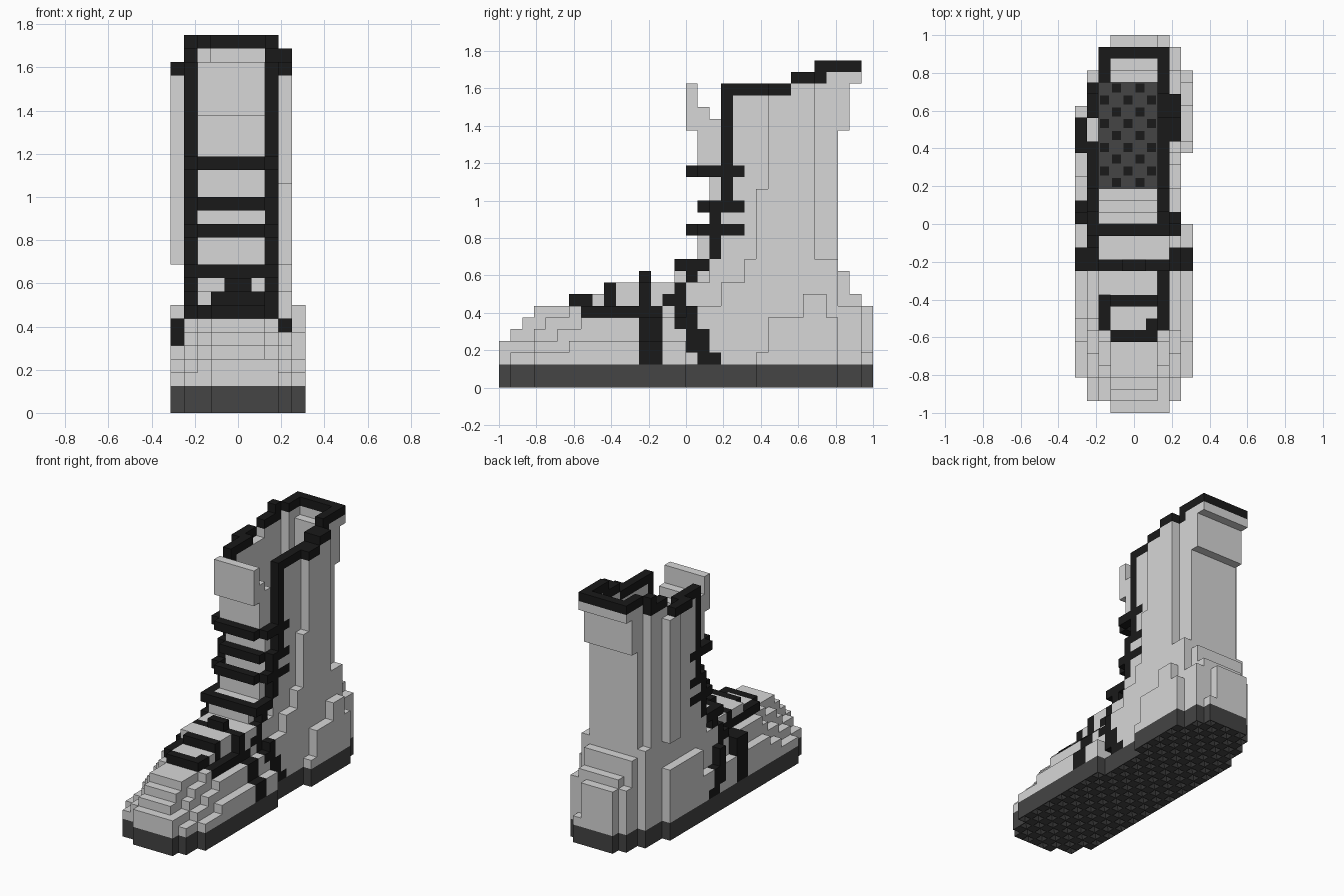
import bpy
import bmesh
from mathutils import Vector

UNIT = 0.0625

cube = bpy.data.objects.get("Cube")
if cube:
    bpy.data.objects.remove(cube, do_unlink=True)


def make_material(name, value):
    mat = bpy.data.materials.new(name)
    mat.use_nodes = True
    colour = (value, value, value, 1)
    mat.diffuse_color = colour
    mat.node_tree.nodes["Principled BSDF"].inputs["Base Color"].default_value = colour
    return mat


leather = make_material("light grey leather", 0.68)
rubber = make_material("dark grey rubber", 0.058)
trim = make_material("black trim", 0.01)

# Block grid: each cell remembers the part that owns it; later parts replace earlier ones
cells = {}


def fill(part, x, y, z):
    for i in range(*x):
        for j in range(*y):
            for k in range(*z):
                if part:
                    cells[i, j, k] = part
                else:
                    cells.pop((i, j, k), None)


def both(part, x, y, z):
    """Fill a block and its twin across the shaft centre line."""
    fill(part, x, y, z)
    fill(part, (-1 - x[1], -1 - x[0]), y, z)


# Sole outline
for x, y in (((-4, 4), (-15, 13)), ((-3, 4), (13, 15)), ((-2, 3), (15, 16)),
             ((-2, 3), (-16, -15)), ((4, 5), (-13, 0)), ((4, 5), (6, 13)),
             ((-5, -4), (-13, 10))):
    fill("sole", x, y, (0, 2))

# Forefoot: stepped layers, each as half width and front edge
layers = {2: ((5, -13), (4, -15), (2, -16)),
          3: ((5, -10), (4, -13), (3, -15), (2, -16)),
          4: ((4, -11), (3, -13), (2, -15)),
          5: ((4, -9), (3, -12), (2, -14)),
          6: ((3, -10), (2, -13))}
for z, steps in layers.items():
    for half, front in steps:
        fill("forefoot", (-half, half), (front, 0), (z, z + 1))
fill("forefoot", (2, 3), (-16, -15), (2, 4))
fill("forefoot", (-5, -4), (-8, 0), (4, 5))
fill("forefoot", (-4, -3), (-8, 0), (6, 7))

# Instep ridge under the lower laces
fill("instep", (-2, 2), (-9, 0), (7, 8))
fill("instep", (-3, 2), (-6, 0), (8, 9))
fill("instep", (-3, 3), (-3, 1), (6, 9))
fill("instep", (-3, 2), (-1, 2), (9, 10))

# Ankle and shaft body
fill("shaft", (-4, 3), (0, 13), (2, 9))
fill("shaft", (-4, 3), (2, 12), (9, 16))
fill("shaft", (-4, 3), (3, 12), (16, 25))
fill("shaft", (-3, 3), (12, 13), (9, 25))
both("shaft", (2, 3), (9, 12), (25, 26))
fill("shaft", (-4, 3), (11, 12), (25, 27))
fill("shaft", (-3, 3), (12, 14), (22, 27))
fill("shaft", (-3, 3), (14, 15), (26, 27))

# Stepped ankle padding on the sides
for y, z in (((1, 13), (2, 7)), ((3, 13), (7, 9)), ((5, 13), (9, 11)),
             ((6, 11), (11, 17)), ((7, 11), (17, 25))):
    fill("ankle_pad", (3, 4), y, z)
fill("ankle_pad", (3, 4), (9, 11), (25, 26))
fill("ankle_pad", (-5, -4), (0, 10), (2, 5))
fill("ankle_pad", (-5, -4), (4, 10), (5, 8))
fill("ankle_pad", (-5, -4), (8, 10), (11, 25))

# Heel counter
fill("heel", (-4, 4), (12, 13), (2, 11))
fill("heel", (-3, 3), (13, 14), (2, 10))
fill("heel", (-3, 4), (13, 15), (2, 7))
fill("heel", (-2, 3), (14, 15), (7, 8))
fill("heel", (-2, 2), (15, 16), (2, 7))
fill("heel", (2, 3), (15, 16), (2, 3))
fill("heel", (4, 5), (6, 13), (2, 3))
fill("heel", (4, 5), (7, 13), (3, 6))
fill("heel", (4, 5), (10, 12), (6, 8))

# Hollow inside, with the wider recess behind the collar
fill(None, (-3, 2), (3, 12), (2, 30))
fill(None, (-2, 2), (12, 13), (22, 30))
fill(None, (-2, 2), (13, 14), (26, 30))

# Tongue
for y, z in (((0, 3), (7, 11)), ((1, 3), (11, 13)), ((2, 3), (13, 19)),
             ((1, 3), (19, 22)), ((0, 1), (22, 26)), ((1, 2), (22, 24)),
             ((2, 3), (22, 23))):
    fill("tongue", (-3, 2), y, z)

# Collar rim climbing to the back
both("rim", (2, 3), (3, 7), (25, 26))
fill("rim", (2, 4), (7, 9), (25, 26))
fill("rim", (-5, -4), (6, 9), (25, 26))
fill("rim", (2, 4), (9, 11), (26, 27))
fill("rim", (2, 3), (11, 12), (26, 27))
fill("rim", (-4, -3), (9, 12), (26, 27))
fill("rim", (2, 3), (11, 15), (27, 28))
fill("rim", (-4, -3), (11, 12), (27, 28))
fill("rim", (-3, -2), (12, 15), (27, 28))
fill("rim", (-3, 3), (14, 15), (27, 28))

# Edging down the shaft opening
both("edging", (2, 3), (3, 4), (15, 25))
both("edging", (2, 3), (2, 3), (11, 16))
both("edging", (2, 3), (0, 1), (9, 11))
both("edging", (2, 3), (-1, 0), (7, 9))
both("edging", (2, 3), (-2, -1), (7, 8))

# Shaft laces: a bar across the tongue and an arm along each side
for z, front in ((18, 0), (15, 1), (13, 0)):
    fill("laces", (-3, 2), (front, front + 1), (z, z + 1))
    both("laces", (2, 3), (front + 1, 5), (z, z + 1))
fill("laces", (-3, 2), (-1, 0), (10, 11))
both("laces", (2, 3), (-1, 2), (10, 11))

# Lower eyelet band and cross laces
fill("eyelet_band", (-3, -2), (-9, -2), (7, 8))
fill("eyelet_band", (2, 3), (-9, -2), (6, 7))
fill("eyelet_band", (1, 2), (-10, -9), (6, 7))
fill("eyelet_band", (-2, 2), (-10, -9), (7, 8))
both("eyelet_band", (1, 2), (-9, -8), (7, 8))
fill("laces", (-2, 2), (-7, -6), (7, 9))
fill("laces", (-3, 3), (-4, -3), (7, 9))
fill("laces", (-1, 1), (-4, -3), (9, 10))

# Side straps, lying flush with the forefoot
fill("straps", (-5, -4), (-4, -2), (2, 7))
fill("straps", (-4, -3), (-4, -2), (5, 7))
fill("straps", (3, 4), (-4, -2), (4, 6))
fill("straps", (4, 5), (-4, -2), (2, 4))
both("straps", (2, 3), (-1, 0), (5, 7))
fill("straps", (3, 4), (-1, 0), (5, 6))
for y, z in (((0, 1), (3, 7)), ((1, 2), (2, 5)), ((2, 3), (2, 3))):
    fill("straps", (3, 4), y, z)
    fill("straps", (-5, -4), y, z)

black_parts = {"rim", "edging", "laces", "eyelet_band", "straps"}


def build(part):
    """Mesh the exposed sides of one part's blocks."""
    bm = bmesh.new()
    studs = []
    for cell in [c for c, owner in cells.items() if owner == part]:
        centre = Vector(cell) + Vector((0.5, 0.5, 0.5))
        for axis in range(3):
            for sign in (-1, 1):
                step = [0, 0, 0]
                step[axis] = sign
                if tuple(a + b for a, b in zip(cell, step)) in cells:
                    continue
                normal = Vector(step)
                side = Vector((step[2], step[0], step[1]))
                up = normal.cross(side)
                corners = [centre + (normal + a * side + b * up) / 2
                           for a, b in ((-1, -1), (1, -1), (1, 1), (-1, 1))]
                face = bm.faces.new([bm.verts.new(c * UNIT) for c in corners])
                if part == "sole" and axis == 2 and (cell[0] + cell[1]) % 2:
                    studs.append((face, sign))
    bmesh.ops.remove_doubles(bm, verts=bm.verts, dist=UNIT / 100)
    # Tread: pyramid pits below, dark dots on the insole
    for face, sign in studs:
        inset = UNIT / 6 if sign > 0 else UNIT / 12
        bmesh.ops.inset_individual(bm, faces=[face], thickness=inset)
        if sign > 0:
            face.material_index = 1
        else:
            tip = bmesh.ops.poke(bm, faces=[face])["verts"][0]
            tip.co.z += UNIT / 2
    mesh = bpy.data.meshes.new(part)
    bm.to_mesh(mesh)
    bm.free()
    obj = bpy.data.objects.new(part, mesh)
    bpy.context.collection.objects.link(obj)
    if part == "sole":
        mesh.materials.append(rubber)
        mesh.materials.append(trim)
    else:
        mesh.materials.append(trim if part in black_parts else leather)


for part in sorted(set(cells.values())):
    build(part)
